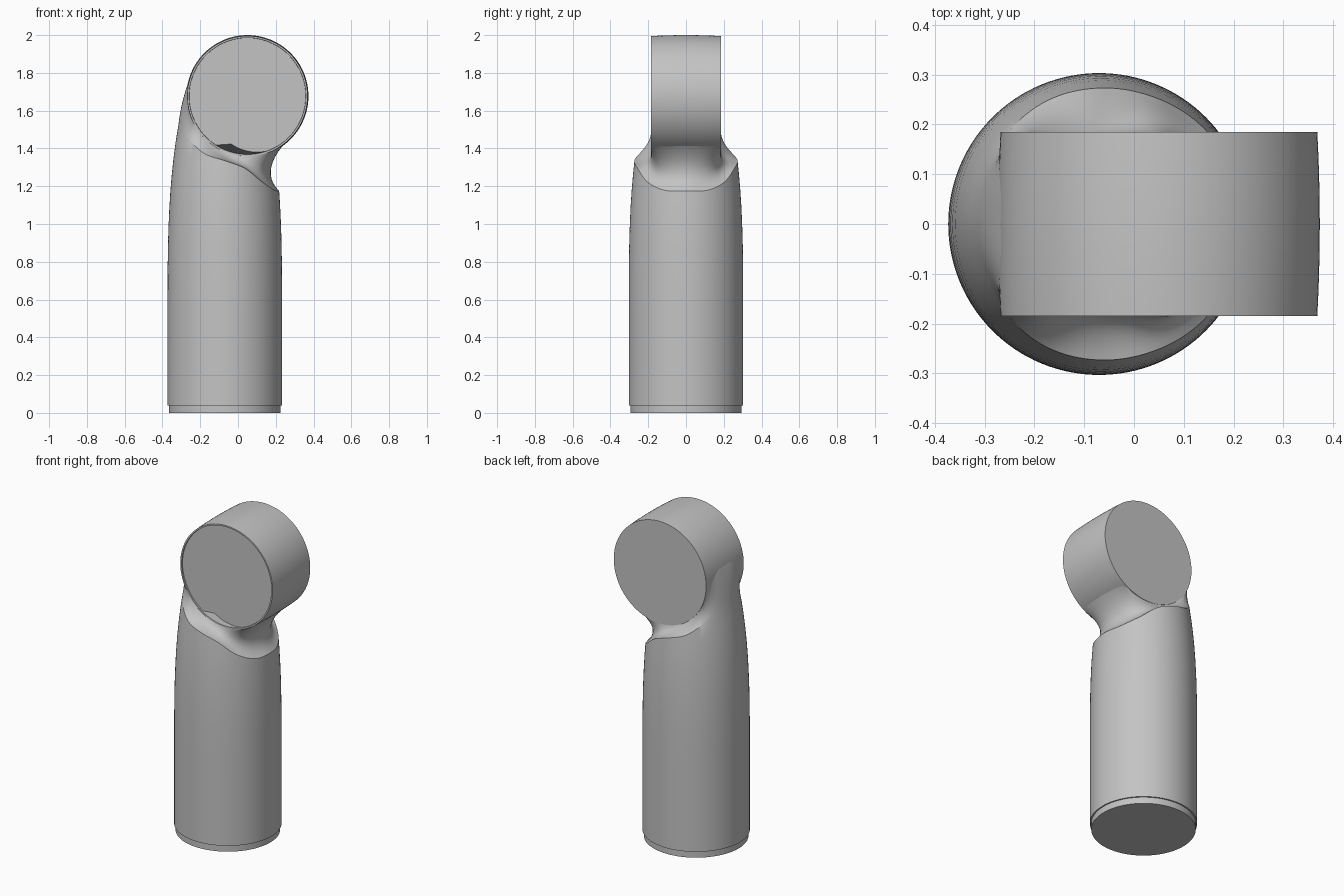
import bpy, bmesh
from math import sin, cos, radians, pi
from mathutils import Vector, Matrix

cube = bpy.data.objects.get("Cube")
if cube:
    bpy.data.objects.remove(cube)

grey = bpy.data.materials.new("plain grey")
grey.use_nodes = True
grey.diffuse_color = (0.55, 0.55, 0.55, 1)
grey.node_tree.nodes["Principled BSDF"].inputs["Base Color"].default_value = (0.55, 0.55, 0.55, 1)

AXIS_X = -0.07                 # upright axis of the body
HEAD = Vector((0.05, 0, 1.677))  # centre of the head drum
HEAD_R = 0.318
SIDES = 128


def loft(name, rings, matrix=Matrix()):
    """Skin a list of closed rings and cap both ends."""
    bm = bmesh.new()
    loops = [[bm.verts.new(matrix @ Vector(p)) for p in ring] for ring in rings]
    for a, b in zip(loops, loops[1:]):
        for i in range(len(a)):
            j = (i + 1) % len(a)
            bm.faces.new((a[i], a[j], b[j], b[i]))
    bm.faces.new(loops[0][::-1])
    bm.faces.new(loops[-1])
    bmesh.ops.recalc_face_normals(bm, faces=bm.faces)
    mesh = bpy.data.meshes.new(name)
    bm.to_mesh(mesh)
    bm.free()
    mesh.materials.append(grey)
    obj = bpy.data.objects.new(name, mesh)
    bpy.context.collection.objects.link(obj)
    bpy.ops.object.select_all(action='DESELECT')
    obj.select_set(True)
    bpy.context.view_layer.objects.active = obj
    bpy.ops.object.shade_smooth_by_angle(angle=radians(25))
    return obj


def circle(r, z):
    return [(r * cos(2 * pi * i / SIDES), r * sin(2 * pi * i / SIDES), z) for i in range(SIDES)]


def body_radius(z):
    return 0.303 - 0.062 * max(0, z - 0.55) ** 3


# Shoulder guides every 22.5 degrees from the right side round to the left:
# rim height, angle on the head, half width, curve handle radius, handle height
GUIDES = [
    (1.175, 50, 0, .17, 1.29),
    (1.178, 46, .13, .17, 1.29),
    (1.22, 33, .183, .18, 1.29),
    (1.295, 6, .183, .195, 1.31),
    (1.335, -22, .183, .20, 1.345),
    (1.37, -42, .183, .215, 1.40),
    (1.44, -65, .183, .235, 1.50),
    (1.51, -98, .125, .235, 1.64),
    (1.53, -120, 0, .225, 1.70),
]


def guide(t, k):
    """Smooth interpolation of one guide column, mirrored at both ends."""
    n = len(GUIDES) - 1
    i = min(int(t * n), n - 1)
    u = t * n - i

    def at(j):
        side = -1 if k == 2 and (j < 0 or j > n) else 1
        return side * GUIDES[n - abs(n - abs(j))][k]
    a, b, c, d = (at(i + j) for j in (-1, 0, 1, 2))
    return b + 0.5 * u * (c - a + u * (2*a - 5*b + 4*c - d + u * (3*(b - c) + d - a)))


def body_column(i):
    """Points of one column: up the body, then along the shoulder to the head."""
    ang = 2 * pi * i / SIDES
    side = 1 if ang <= pi else -1
    t = ang / pi if ang <= pi else 2 - ang / pi
    rim, phi, half, handle_r, handle_z = (guide(t, k) for k in range(5))
    phi = radians(phi)

    def polar(r, z):
        return Vector((AXIS_X + r * cos(ang), r * sin(ang), z))
    rows = 16
    heights = [0.04 + (rim - 0.04) * k / rows for k in range(rows + 1)]
    points = [polar(body_radius(z), z) for z in heights]
    start, handle = points[-1], polar(handle_r, handle_z)
    r = HEAD_R - 0.002
    end = HEAD + Vector((r * sin(phi), side * min(half, 0.183), -r * cos(phi)))
    for k in range(1, 13):
        u = k / 12
        points.append(start * (1 - u) ** 2 + handle * 2 * u * (1 - u) + end * u * u)
    return points


# Body with its hollowed shoulder
loft("body", list(zip(*[body_column(i) for i in range(SIDES)])))

# Slightly narrower foot
loft("foot", [circle(0.295, 0), circle(0.295, 0.045)],
     Matrix.Translation((AXIS_X, 0, 0)))

# Head drum, gently crowned, with a shallow recess in the front face
half = 0.185
profile = [(HEAD_R + 0.005 * (1 - (k / 4) ** 2), half * k / 4) for k in range(-4, 5)]
profile += [(0.309, half), (0.308, half - 0.008)]
loft("head", [circle(r, z) for r, z in profile],
     Matrix.Translation(HEAD) @ Matrix.Rotation(pi / 2, 4, 'X'))
